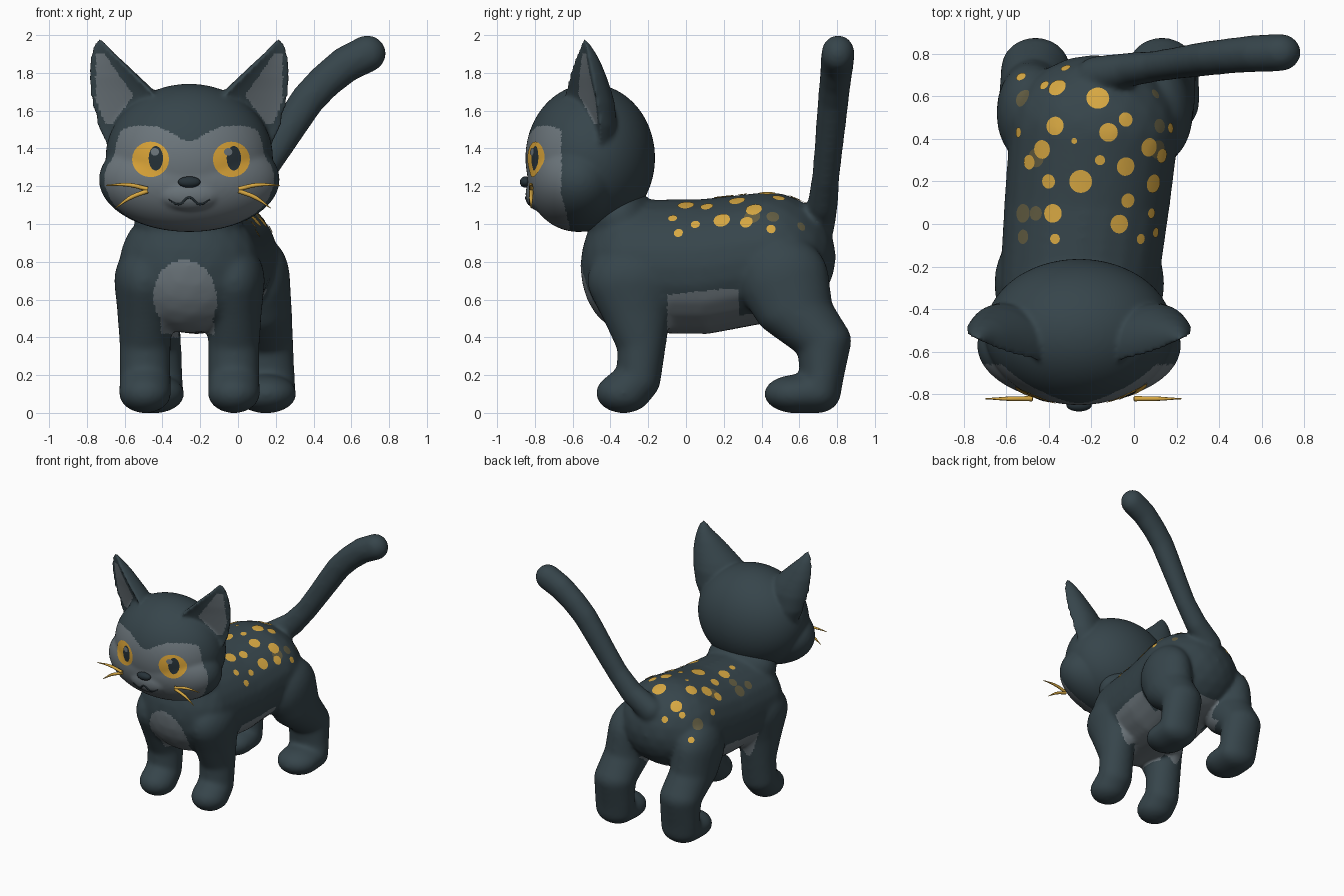
import bpy, bmesh
from math import sin, cos, pi, exp, sqrt, radians
from mathutils import Vector, Matrix
from mathutils.bvhtree import BVHTree

cube = bpy.data.objects.get("Cube")
if cube:
    bpy.data.objects.remove(cube)


def material(name, rgb):
    m = bpy.data.materials.new(name)
    m.use_nodes = True
    m.diffuse_color = (*rgb, 1)
    m.node_tree.nodes["Principled BSDF"].inputs["Base Color"].default_value = (*rgb, 1)
    return m


FUR = material("dark slate fur", (.037, .059, .07))
PALE = material("pale grey fur", (.15, .18, .2))
GOLD = material("gold", (.68, .39, .055))
AMBER = material("amber eye", (.72, .38, .04))
FADED = material("faded gold", (.125, .11, .055))
INK = material("ink", (.02, .032, .04))

HEAD_X = -.258


def mid(y):
    """Centre line of the slightly turned body."""
    return -.23 + .1 * y


def add_object(name, data):
    ob = bpy.data.objects.new(name, data)
    bpy.context.collection.objects.link(ob)
    return ob


def ball(bm, loc, size, detail=3):
    bmesh.ops.create_icosphere(bm, subdivisions=detail, radius=1,
                               matrix=Matrix.LocRotScale(Vector(loc), None, Vector(size)))


def chain(bm, stations, steps=7):
    """Row of overlapping balls through (x, y, z, rx, ry, rz) stations."""
    for a, b in zip(stations, stations[1:]):
        for i in range(steps + 1):
            p = Vector(a).lerp(Vector(b), i / steps)
            ball(bm, p[:3], p[3:])


def fuse(name, bm, voxel, smoothing, rule):
    """Blend the overlapping pieces into one skin and colour its faces by a rule."""
    rough = bpy.data.meshes.new(name)
    bm.to_mesh(rough)
    bm.free()
    tmp = add_object(name + "_rough", rough)
    mod = tmp.modifiers.new("blend", 'REMESH')
    mod.mode, mod.voxel_size = 'VOXEL', voxel
    mod = tmp.modifiers.new("soften", 'SMOOTH')
    mod.factor, mod.iterations = .5, smoothing
    deps = bpy.context.evaluated_depsgraph_get()
    mesh = bpy.data.meshes.new_from_object(tmp.evaluated_get(deps))
    bpy.data.objects.remove(tmp)
    mesh.materials.clear()
    mesh.materials.append(FUR)
    mesh.materials.append(PALE)
    bm = bmesh.new()
    bm.from_mesh(mesh)
    bm.normal_update()
    for f in bm.faces:
        f.smooth = True
        f.material_index = int(rule(f.calc_center_median(), f.normal))
    bm.to_mesh(mesh)
    tree = BVHTree.FromBMesh(bm)
    bm.free()
    add_object(name, mesh)
    return tree


def decals(name, tree, items, mat, lift):
    """Thin discs (centre, outward, half width, half height) laid on a skin."""
    bm = bmesh.new()
    for centre, out, w, h in items:
        new = bmesh.new()
        bmesh.ops.create_circle(new, cap_ends=True, cap_tris=True, segments=24, radius=1)
        bmesh.ops.subdivide_edges(new, edges=new.edges[:], cuts=2, use_grid_fill=True)
        new.normal_update()
        for f in new.faces:
            f.smooth = True
            if f.normal.z < 0:
                f.normal_flip()
        turn = out.to_track_quat('Z', 'Y')
        for v in new.verts:
            p = Vector(centre) + turn @ Vector((v.co.x * w, v.co.y * h, 0))
            hit = tree.ray_cast(p + out * .3, -out, .6)[0]
            v.co = (hit or p) + out * lift
        part = bpy.data.meshes.new("part")
        new.to_mesh(part)
        new.free()
        bm.from_mesh(part)
        bpy.data.meshes.remove(part)
    mesh = bpy.data.meshes.new(name)
    bm.to_mesh(mesh)
    bm.free()
    mesh.materials.append(mat)
    add_object(name, mesh)


def strand(name, points, radii, thickness, mat):
    cu = bpy.data.curves.new(name, 'CURVE')
    cu.dimensions, cu.bevel_depth, cu.bevel_resolution = '3D', thickness, 2
    cu.use_fill_caps = True
    sp = cu.splines.new('BEZIER')
    sp.bezier_points.add(len(points) - 1)
    for bp, p, r in zip(sp.bezier_points, points, radii):
        bp.co, bp.radius = p, r
        bp.handle_left_type = bp.handle_right_type = 'AUTO'
    cu.materials.append(mat)
    add_object(name, cu)


# Torso, neck, legs and tail
bm = bmesh.new()
chain(bm, [(mid(y), y, z, rx, ry, rz) for y, z, rx, ry, rz in (
    (-.29, .775, .375, .27, .355), (.1, .775, .392, .3, .36), (.43, .825, .4, .365, .345))])
ball(bm, (mid(-.35), -.35, 1.03), (.29, .18, .19))
front_leg = ((-.28, .7, .165, .245, .2), (-.265, .55, .15, .19, .14), (-.235, .36, .137, .13, .12),
             (-.25, .18, .137, .118, .12), (-.33, .105, .14, .148, .108))
hind_leg = ((.52, .7, .165, .24, .24), (.57, .54, .165, .21, .15), (.73, .38, .163, .147, .13),
            (.72, .2, .16, .117, .12), (.7, .11, .16, .122, .112), (.58, .1, .163, .168, .103))
for s in (-1, 1):
    for leg, spread, lean in ((front_leg, .235, 0), (hind_leg, .297, .06)):
        chain(bm, [(mid(leg[1][0]) + s * spread + lean * (.5 - p[1]), *p) for p in leg])
tail = ((-.17, .7, 1.0, .1), (-.02, .725, 1.11, .09), (.1, .74, 1.25, .082), (.2, .755, 1.4, .085),
        (.3, .77, 1.555, .09), (.37, .78, 1.66, .092), (.46, .79, 1.755, .094),
        (.57, .8, 1.845, .098), (.685, .805, 1.902, .1))
chain(bm, [(x, y, z, r, r * .9, r) for x, y, z, r in tail])


def belly(c, n):
    u = abs(c.x - mid(c.y))
    if c.z < .4 or c.z > .81 or c.y > .65:
        return False
    if c.y < -.42 or (c.y < -.1 and c.z > .5):      # rounded chest bib
        return u < .168 * sqrt(max(0, 1 - ((c.z - .61) / .2) ** 2))
    if c.y < -.1:      # strip between the front legs
        return u < .14 and c.z > .415
    if c.y > .28:      # between the hind legs
        return u < .22 and n.z < -.25
    return c.z < min(.655, .635 + .1 * c.y)


body_tree = fuse("body", bm, .013, 22, belly)

# Head with dished ears
bm = bmesh.new()
ball(bm, (HEAD_X, -.507, 1.35), (.443, .343, .392), 5)
ball(bm, (HEAD_X, -.57, 1.235), (.478, .27, .277), 5)
ball(bm, (HEAD_X, -.78, 1.16), (.17, .07, .09), 4)
ear = ((.27, -.54, 1.4, .18, .15), (.295, -.555, 1.52, .215, .175), (.34, -.565, 1.64, .2, .18),
       (.37, -.567, 1.71, .177, .165), (.41, -.565, 1.78, .142, .142), (.443, -.56, 1.85, .1, .112),
       (.466, -.553, 1.905, .063, .078), (.475, -.548, 1.95, .034, .042), (.475, -.545, 1.98, .012, .015))
turn, segments = radians(26), 32
for s in (-1, 1):
    rings = []
    for u, y, z, r, depth in ear:
        ring = []
        for i in range(segments):
            t = 2 * pi * i / segments
            back = sin(t)
            lx, ly = r * cos(t), depth * (back ** .8 if back > 0 else -.15 * back)
            ring.append(bm.verts.new((HEAD_X + s * (u + lx * cos(turn) - ly * sin(turn)),
                                      y + lx * sin(turn) + ly * cos(turn), z)))
        rings.append(ring)
    faces = [bm.faces.new(rings[0]), bm.faces.new(rings[-1][::-1])]
    for a, b in zip(rings, rings[1:]):
        for i in range(segments):
            j = (i + 1) % segments
            faces.append(bm.faces.new((a[j], a[i], b[i], b[j])))
    bmesh.ops.recalc_face_normals(bm, faces=faces)


def mask_and_ears(c, n):
    u = abs(c.x - HEAD_X)
    brow = 1.52 - .08 * exp(-(u / .11) ** 2) - 3 * max(0, u - .27) ** 2
    if c.y < -.66 + .25 * max(0, 1.16 - c.z) and c.z < brow:
        return True
    inner = .295 + (.7 * (c.z - 1.68) if c.z > 1.68 else .75 * (1.68 - c.z))
    outer = .497 - .4 * max(0, 1.66 - c.z)
    return 1.53 < c.z < 1.9 and inner < u < outer and n.y < -.2


head_tree = fuse("head", bm, .012, 8, mask_and_ears)

# Eyes
FRONT = Vector((0, -1, 0))


def on_face(x, z, lift=0):
    return head_tree.ray_cast(Vector((x, -2, z)), -FRONT)[0] + FRONT * lift


def face_discs(name, spots, w, h, mat, lift):
    decals(name, head_tree, [(on_face(x, z), FRONT, w, h) for x, z in spots], mat, lift)


face_discs("eyes", ((-.463, 1.342), (-.035, 1.342)), .098, .094, AMBER, .004)
face_discs("pupils", ((-.435, 1.348), (-.022, 1.348)), .038, .065, INK, .006)
face_discs("eye_glints", ((-.44, 1.382), (-.052, 1.382)), .022, .02, PALE, .008)

# Nose, mouth and whiskers
bm = bmesh.new()
ball(bm, (HEAD_X, -.85, 1.222), (.06, .03, .03))
for f in bm.faces:
    f.smooth = True
mesh = bpy.data.meshes.new("nose")
bm.to_mesh(mesh)
bm.free()
mesh.materials.append(INK)
add_object("nose", mesh)

smile = [on_face(HEAD_X + u, z, .001) for u, z in
         ((-.11, 1.13), (-.055, 1.105), (0, 1.14), (.055, 1.105), (.11, 1.13))]
strand("mouth", smile, (.5, 1, 1, 1, .5), .006, INK)
for s, side in ((-1, "right"), (1, "left")):
    for level, path in (("upper", ((.24, 1.185), (.34, 1.207), (.46, 1.205))),
                        ("lower", ((.24, 1.175), (.33, 1.14), (.41, 1.085)))):
        strand(f"{side}_{level}_whisker", [(HEAD_X + .02 + s * u, -.82, z) for u, z in path],
               (1, .9, .2), .012, GOLD)

# Back spots: x, y, radius
gold_spots = (
    (-.17, .59, .05), (-.36, .64, .04), (-.37, .46, .04), (-.43, .35, .04), (-.54, .43, .02),
    (-.25, .2, .05), (-.4, .2, .03), (-.12, .43, .04), (-.04, .49, .03), (-.04, .27, .04),
    (.07, .36, .04), (.09, .19, .04), (-.03, .11, .03), (-.07, 0, .04), (.03, -.07, .02),
    (-.38, .05, .04), (-.37, -.07, .02), (-.16, .3, .02), (-.28, .39, .01), (-.32, .73, .02),
    (.17, .45, .02), (.08, .05, .02), (-.49, .29, .03), (-.42, .65, .02), (-.53, .69, .02),
    (.1, -.04, .02), (.13, .32, .03))
faded_spots = ((-.52, .59, .04), (-.52, .05, .04), (-.52, -.06, .03), (.1, .61, .02),
               (.12, .46, .03), (.11, .35, .04), (-.46, .31, .04), (-.46, .05, .03))
UP = Vector((0, 0, 1))
for name, spots, mat, lift in (("gold_spots", gold_spots, GOLD, .005),
                               ("faded_spots", faded_spots, FADED, .003)):
    items = []
    for x, y, r in spots:
        hit, normal, *_ = body_tree.ray_cast(Vector((x, y, 3)), -UP)
        if hit:
            items.append((hit, (normal + UP * .5).normalized(), r + .004, r + .004))
    decals(name, body_tree, items, mat, lift)
